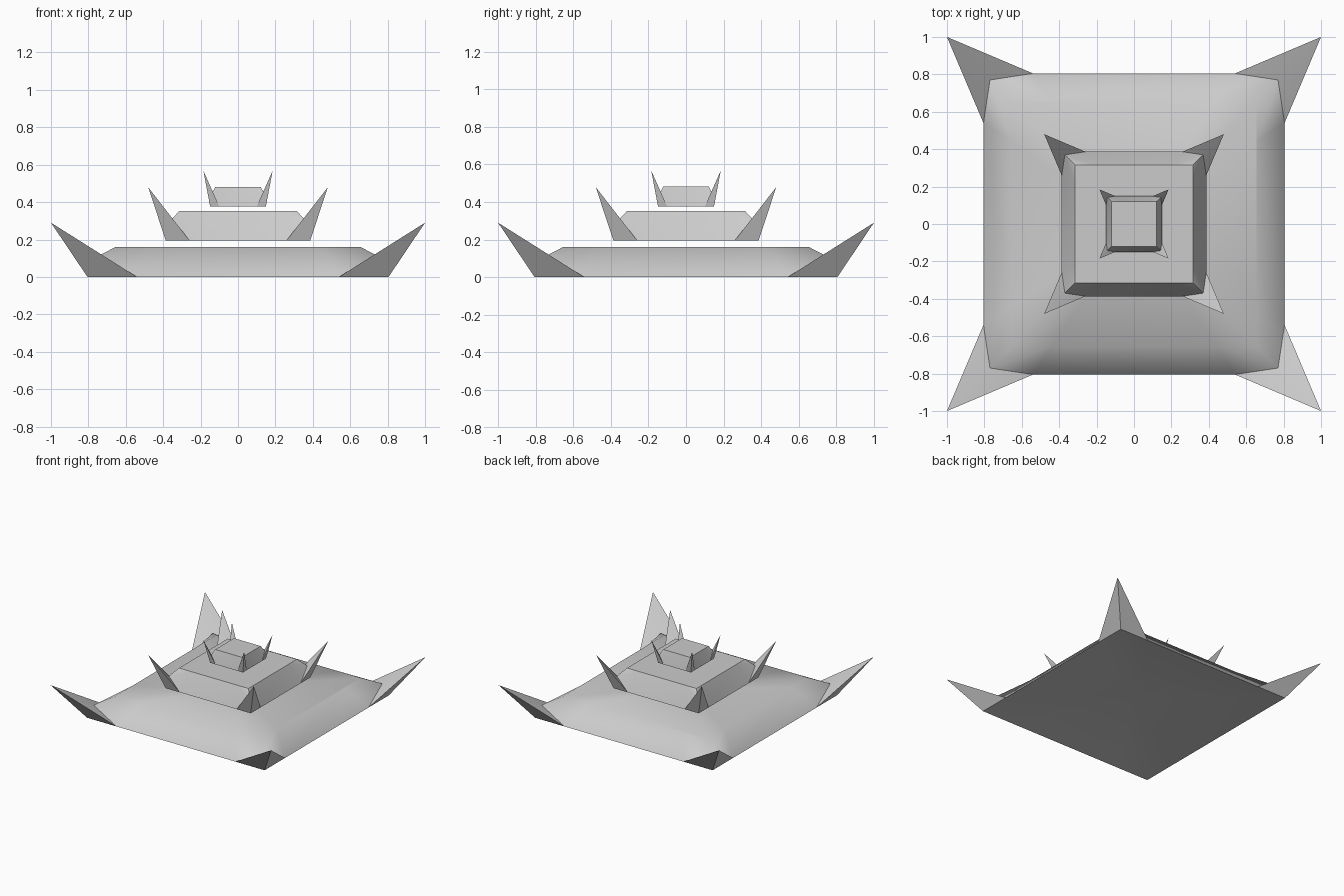
import bpy, bmesh
from mathutils import Matrix
from math import pi

if "Cube" in bpy.data.objects:
    bpy.data.objects.remove(bpy.data.objects["Cube"])


def tier(name, s, z0, h):
    """Square sloped slab with four upturned corner spikes; s = plan scale, h = height scale."""
    bm = bmesh.new()

    def face(*pts):
        bm.faces.new([bm.verts.new(p) for p in pts])

    base, top, height = 0.805, 0.655, 0.16
    tip = (1, -1, 0.29)
    foot = (base, -base, 0)
    valley = (0.77, -0.77, 0.1)
    crown = (top, -top, height)
    root, shoulder = (0.54, -base, 0), (0.44, -top, height)

    def mx(p):
        return (-p[0], p[1], p[2])

    # one side: sloped wall, then the half spike at each end
    face(mx(root), root, shoulder, mx(shoulder))
    half = [(root, valley, shoulder), (shoulder, valley, crown),
            (root, tip, valley), (root, foot, tip)]
    for tri in half:
        face(*tri)
        face(*[mx(p) for p in reversed(tri)])
    # quarter of the top and of the hollowed underside
    face(mx(crown), mx(shoulder), shoulder, crown, (0, 0, height))
    face(foot, root, mx(root), mx(foot), (0, 0, 0.08))

    # repeat the side around the centre
    side = bm.verts[:] + bm.edges[:] + bm.faces[:]
    for k in range(1, 4):
        copy = bmesh.ops.duplicate(bm, geom=side)["geom"]
        verts = [v for v in copy if isinstance(v, bmesh.types.BMVert)]
        bmesh.ops.rotate(bm, verts=verts, cent=(0, 0, 0),
                         matrix=Matrix.Rotation(k * pi / 2, 3, 'Z'))
    bmesh.ops.remove_doubles(bm, verts=bm.verts, dist=0.0005)
    bmesh.ops.scale(bm, vec=(s, s, h), verts=bm.verts)
    bmesh.ops.translate(bm, vec=(0, 0, z0), verts=bm.verts)
    bmesh.ops.recalc_face_normals(bm, faces=bm.faces)

    mesh = bpy.data.meshes.new(name)
    bm.to_mesh(mesh)
    bm.free()
    obj = bpy.data.objects.new(name, mesh)
    bpy.context.collection.objects.link(obj)
    bpy.ops.object.select_all(action='DESELECT')
    obj.select_set(True)
    bpy.context.view_layer.objects.active = obj
    bpy.ops.object.shade_smooth_by_angle(angle=pi / 4.5)


# three stacked roof tiers with small gaps between them
tier("lower_roof", 1.0, 0.0, 1.0)
tier("middle_roof", 0.48, 0.195, 0.98)
tier("upper_roof", 0.185, 0.376, 0.66)
